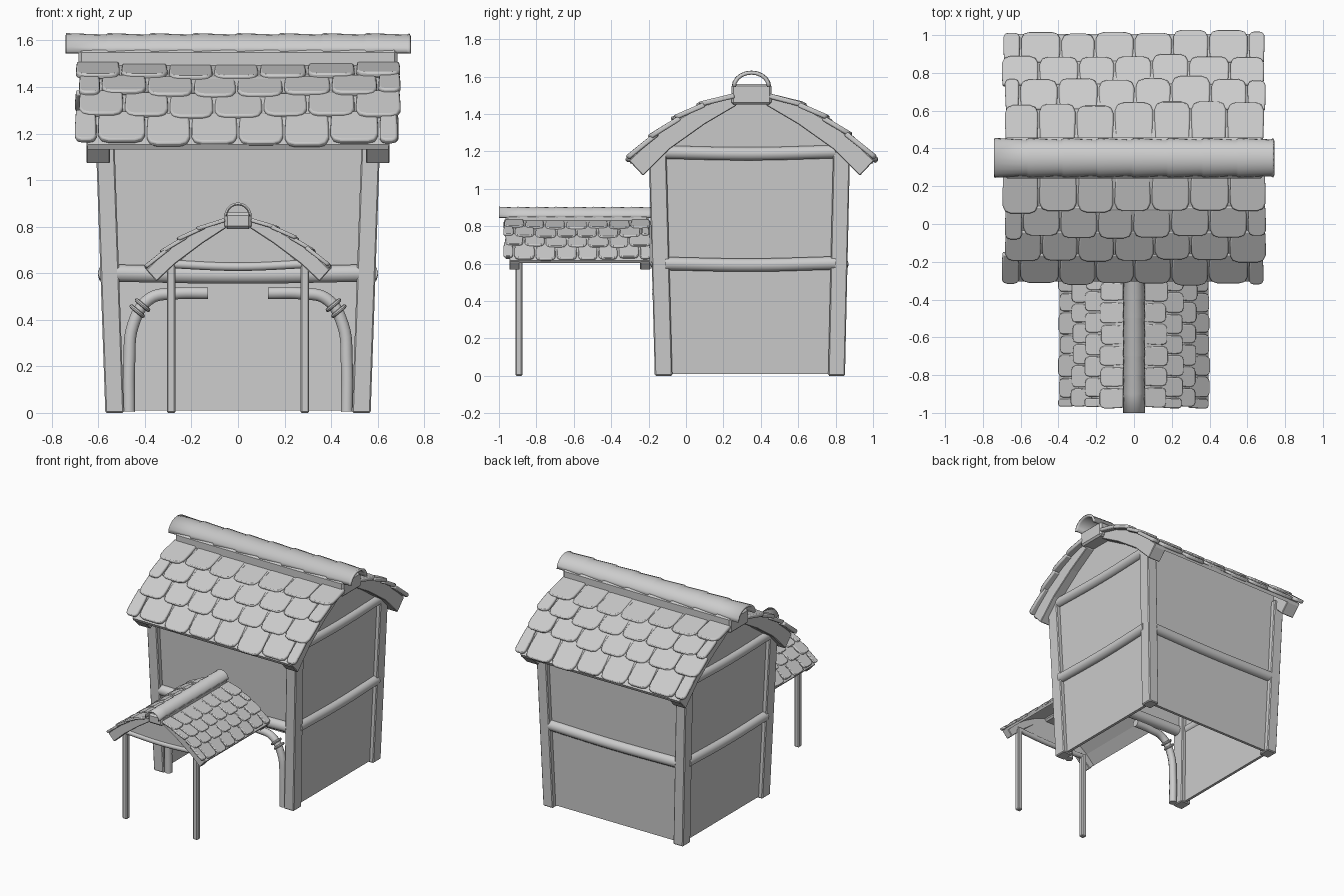
import bpy, bmesh, math, random
from mathutils import Vector

if "Cube" in bpy.data.objects:
    bpy.data.objects.remove(bpy.data.objects["Cube"])

random.seed(4)


def make(name, verts, faces, bevel=0.0, segs=1):
    me = bpy.data.meshes.new(name)
    me.from_pydata([tuple(v) for v in verts], [], faces)
    bm = bmesh.new()
    bm.from_mesh(me)
    bmesh.ops.recalc_face_normals(bm, faces=bm.faces)
    bm.to_mesh(me)
    bm.free()
    ob = bpy.data.objects.new(name, me)
    bpy.context.collection.objects.link(ob)
    if bevel:
        m = ob.modifiers.new("bevel", "BEVEL")
        m.width, m.segments, m.limit_method = bevel, segs, "ANGLE"
    return ob


def smooth(ob):
    bpy.ops.object.select_all(action="DESELECT")
    ob.select_set(True)
    bpy.context.view_layer.objects.active = ob
    bpy.ops.object.shade_smooth_by_angle(angle=math.radians(40))


def prism(name, poly, u0, u1, fn, bevel=0.0):
    n = len(poly)
    verts = [fn(u, a, b) for u in (u0, u1) for a, b in poly]
    faces = [list(range(n)), list(range(n, 2 * n))]
    faces += [(i, (i + 1) % n, n + (i + 1) % n, n + i) for i in range(n)]
    return make(name, verts, faces, bevel)


def tube(name, pts, r):
    cu = bpy.data.curves.new(name, "CURVE")
    cu.dimensions, cu.bevel_depth, cu.bevel_resolution = "3D", r, 3
    cu.resolution_u, cu.use_fill_caps = 6, True
    sp = cu.splines.new("BEZIER")
    sp.bezier_points.add(len(pts) - 1)
    for p, co in zip(sp.bezier_points, pts):
        p.co = co
        p.handle_left_type = p.handle_right_type = "AUTO"
    tmp = bpy.data.objects.new(name + "_tmp", cu)
    bpy.context.collection.objects.link(tmp)
    me = bpy.data.meshes.new_from_object(tmp.evaluated_get(bpy.context.evaluated_depsgraph_get()))
    bpy.data.objects.remove(tmp)
    ob = bpy.data.objects.new(name, me)
    bpy.context.collection.objects.link(ob)
    smooth(ob)
    return ob


def post(name, bot, top, wx, wy, z1):
    c = [(-1, -1), (1, -1), (1, 1), (-1, 1)]
    verts = [(p[0] + i * wx, p[1] + j * wy, z) for p, z in ((bot, 0), (top, z1)) for i, j in c]
    faces = [(0, 1, 2, 3), (4, 5, 6, 7)] + [(i, (i + 1) % 4, 4 + (i + 1) % 4, 4 + i) for i in range(4)]
    return make(name, verts, faces, 0.006)


def at(curve, v):
    # height of the roof curve at distance v from the ridge
    for (a, za), (b, zb) in zip(curve, curve[1:]):
        if v <= b:
            break
    return za + (zb - za) * (v - a) / (b - a)


def roof(tag, fn, top, under, rows, n, u0, u1, thick, barges, ridge):
    mid, half = (u0 + u1) / 2, (u1 - u0) / 2
    for s, side in ((-1, "a"), (1, "b")):
        f = lambda u, v, z, s=s: fn(u, s * v, z)
        # curved barge boards and thin deck
        for k, (b0, b1) in enumerate(barges):
            prism(f"{tag}_barge_{side}{k}", top + under[::-1], b0, b1, f, 0.004)
        deck = [(v, z + 0.002) for v, z in top] + [(v - 0.01, z - thick * 0.7) for v, z in top[::-1]]
        prism(f"{tag}_deck_{side}", deck, barges[0][0] + 0.005, barges[-1][1] - 0.005, f)
        # overlapping rounded tiles
        verts, faces = [], []
        w = 2 * half / n
        for r in range(len(rows) - 1):
            va, vb = max(rows[r] - 0.03, rows[0]), rows[r + 1]
            edges = [u0 + w * i for i in range(n + 1)]
            if r % 2:
                edges = [u0] + [u0 + w * (i + 0.5) for i in range(n)] + [u1]
            jit = [e + random.uniform(-0.05, 0.05) * w for e in edges]
            for ea, eb in zip(jit, jit[1:]):
                a, b = ea + 0.004, eb - 0.004
                q = min(0.22 * w, (b - a) * 0.3)
                vend = vb + random.uniform(-0.06, 0.06) * w
                bend = ((a + b) / 2 - mid) / half
                dz = -0.018 * (1 - bend * bend) * half / 0.7
                A, B = Vector((va, at(top, va))), Vector((vend, at(top, vend)))
                d = (B - A).normalized()
                nrm = Vector((-d.y, d.x))
                L = (B - A).length
                out = [(a + 0.004, 0), (b - 0.004, 0), (b, L * 0.5), (b, L - q), (b - q * 0.3, L - q * 0.25),
                       (b - q, L), (a + q, L), (a + q * 0.3, L - q * 0.25), (a, L - q), (a, L * 0.5)]
                i0, m = len(verts), len(out)
                for h in (0, thick):
                    for u, t in out:
                        lift = h + thick * (0.5 * t / L - 0.3)
                        p = A + d * t + nrm * lift
                        verts.append(f(u, p.x, p.y + dz))
                # split caps into an upper and lower part so each stays planar
                for o in (i0, i0 + m):
                    faces.append([o + j for j in range(m)])
                faces += [(i0 + j, i0 + (j + 1) % m, i0 + m + (j + 1) % m, i0 + m + j) for j in range(m)]
        smooth(make(f"{tag}_tiles_{side}", verts, faces, thick * 0.3, 2))
    # ridge beam and stepped hollow ridge cap
    bw, bz0, bz1, rw, rh, c0, c1, cn = ridge
    prism(f"{tag}_ridge_beam", [(-bw, bz0), (bw, bz0), (bw, bz1), (-bw, bz1)], u0 + 0.01, u1 - 0.01, fn, 0.012)
    verts, faces, K = [], [], 10
    step = (c1 - c0) / cn
    for i in range(cn):
        for uu, sc in ((0.0, 1.05), (0.93, 0.97)):
            for k in range(K + 1):
                t = math.pi * k / K
                verts.append(fn(c0 + step * (i + uu), rw * sc * math.cos(t), bz1 - 0.015 + rh * sc * math.sin(t)))
    for k in range(K + 1):
        t = math.pi * k / K
        verts.append(fn(c1, rw * 1.05 * math.cos(t), bz1 - 0.015 + rh * 1.05 * math.sin(t)))
    for r in range(2 * cn):
        for k in range(K):
            o = r * (K + 1) + k
            faces.append((o, o + 1, o + K + 2, o + K + 1))
    cap = make(f"{tag}_ridge_cap", verts, faces)
    m = cap.modifiers.new("solid", "SOLIDIFY")
    m.thickness, m.offset = rw * 0.17, 0
    smooth(cap)


# main roof
roof("main", lambda u, v, z: (u, 0.35 + v, z),
     [(0.08, 1.5), (0.27, 1.44), (0.42, 1.355), (0.53, 1.27), (0.655, 1.15)],
     [(0.08, 1.445), (0.25, 1.345), (0.44, 1.21), (0.58, 1.07)],
     [0.09, 0.28, 0.41, 0.53, 0.65], 7, -0.695, 0.695, 0.027,
     [(-0.65, -0.55), (0.55, 0.65)], (0.108, 1.45, 1.56, 0.093, 0.075, -0.74, 0.74, 8))
# porch roof
roof("porch", lambda u, v, z: (v, u, z),
     [(0.05, 0.83), (0.15, 0.795), (0.25, 0.74), (0.33, 0.68), (0.395, 0.615)],
     [(0.05, 0.795), (0.15, 0.73), (0.27, 0.64), (0.35, 0.565)],
     [0.055, 0.17, 0.25, 0.32, 0.385], 7, -0.975, -0.19, 0.017,
     [(-0.945, -0.89), (-0.245, -0.19)], (0.058, 0.79, 0.86, 0.052, 0.052, -1.0, -0.19, 8))

# corner posts leaning outwards
for s, n in ((-1, "left"), (1, "right")):
    post(f"front_post_{n}", (s * 0.53, -0.12), (s * 0.572, -0.152), 0.04, 0.047, 1.2)
    post(f"back_post_{n}", (s * 0.53, 0.805), (s * 0.572, 0.832), 0.04, 0.045, 1.2)
    post(f"porch_post_{n}", (s * 0.287, -0.893), (s * 0.287, -0.893), 0.019, 0.018, 0.64)
    # side wall with gable
    side = [(-0.12, 0.01), (0.805, 0.01), (0.83, 1.21), (0.45, 1.47), (0.25, 1.47), (-0.15, 1.21)]
    prism(f"side_wall_{n}", side, -0.01, 0.01, lambda u, y, z, s=s: (s * (0.53 + 0.035 * z) + u, y, z))
    # side beams
    for k, z in enumerate((0.6, 1.195)):
        x = s * (0.55 + 0.025 * z)
        tube(f"side_beam_{n}{k}", [(x, -0.11, z), (x, 0.35, z - 0.008), (x, 0.8, z + 0.003)], 0.037)
    # curved front brace with collars
    y = -0.14
    tube(f"brace_{n}", [(s * 0.468, y, 0.005), (s * 0.467, y, 0.22), (s * 0.45, y, 0.38),
                        (s * 0.38, y, 0.49), (s * 0.27, y, 0.513), (s * 0.13, y, 0.515)], 0.027)
    for k, (x, z) in enumerate(((0.433, 0.437), (0.41, 0.463))):
        bpy.ops.mesh.primitive_torus_add(major_radius=0.032, minor_radius=0.009, major_segments=20,
                                         minor_segments=8, location=(s * x, y, z),
                                         rotation=(0, -s * math.radians(40), 0))
        ring = bpy.context.object
        ring.name = f"brace_collar_{n}{k}"
        smooth(ring)

# back wall, and front wall above the open entrance
prism("back_wall", [(-0.53, 0.01), (0.53, 0.01), (0.57, 1.26), (-0.57, 1.26)], -0.01, 0.01,
      lambda u, x, z: (x, 0.805 + 0.022 * z + u, z))
prism("front_wall", [(-0.55, 0.58), (0.55, 0.58), (0.57, 1.26), (-0.57, 1.26)], -0.01, 0.01,
      lambda u, x, z: (x, -0.12 - 0.027 * z + u, z))
for n, y in (("front", -0.15), ("back", 0.83)):
    tube(f"{n}_beam", [(-0.52, y, 0.6), (0, y, 0.592), (0.52, y, 0.6)], 0.039)

# porch gable panel and sagging tie beam
prism("porch_gable", [(-0.29, 0.62), (0.29, 0.62), (0.06, 0.81), (-0.06, 0.81)], -0.9, -0.885,
      lambda u, x, z: (x, u, z))
tube("porch_tie_beam", [(-0.3, -0.893, 0.64), (0, -0.893, 0.628), (0.3, -0.893, 0.64)], 0.019)
